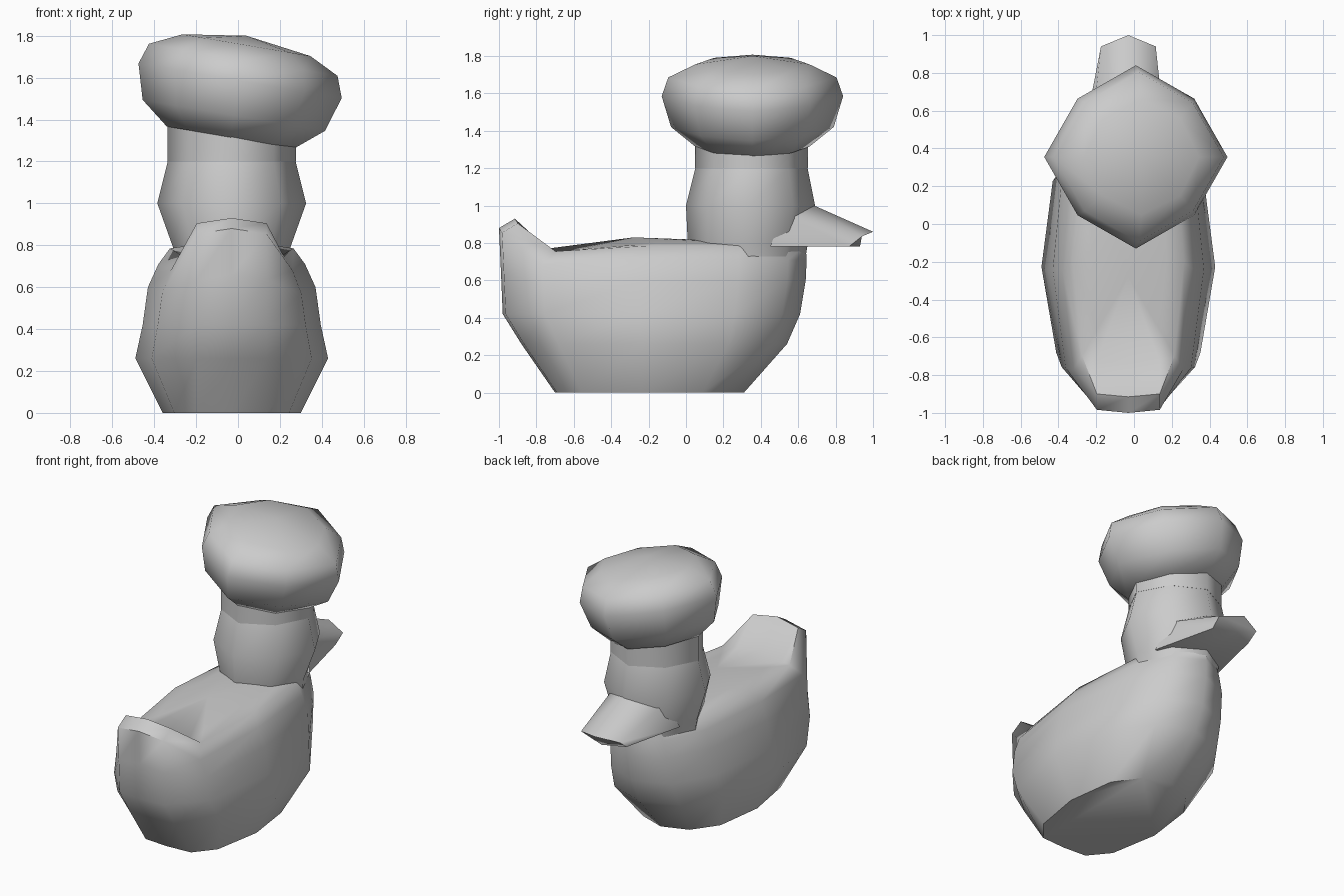
import bpy, bmesh, math
from mathutils import Vector

cube = bpy.data.objects.get("Cube")
if cube:
    bpy.data.objects.remove(cube)

grey = bpy.data.materials.new("plain grey")
grey.use_nodes = True
colour = (0.6, 0.6, 0.6, 1)
grey.diffuse_color = colour
grey.node_tree.nodes["Principled BSDF"].inputs["Base Color"].default_value = colour
MID = -0.03  # the body sits slightly off centre


def loft(name, rings, end=None, angle=60):
    """Skin closed rings; the last ring may close to a point."""
    bm = bmesh.new()
    loops = [[bm.verts.new(p) for p in ring] for ring in rings]
    n = len(loops[0])
    for a, b in zip(loops, loops[1:]):
        for i in range(n):
            j = (i + 1) % n
            bm.faces.new((a[i], a[j], b[j], b[i]))
    bm.faces.new(loops[0])
    if end is None:
        bm.faces.new(loops[-1])
    else:
        tip = bm.verts.new(end)
        for i in range(n):
            bm.faces.new((loops[-1][i], loops[-1][(i + 1) % n], tip))
    bmesh.ops.recalc_face_normals(bm, faces=bm.faces)
    mesh = bpy.data.meshes.new(name)
    bm.to_mesh(mesh)
    bm.free()
    mesh.materials.append(grey)
    obj = bpy.data.objects.new(name, mesh)
    bpy.context.collection.objects.link(obj)
    bpy.ops.object.select_all(action="DESELECT")
    obj.select_set(True)
    bpy.context.view_layer.objects.active = obj
    bpy.ops.object.shade_smooth_by_angle(angle=math.radians(angle))


def octagon(cx, cy, z, rx, ry, diagonal=0.93, slope=0.0):
    ring = []
    for i in range(8):
        t = i * math.pi / 4
        k = diagonal if i % 2 else 1
        x = rx * k * math.cos(t)
        ring.append(Vector((cx + x, cy + ry * k * math.sin(t), z + slope * x)))
    return ring


# Body: stacked boat-shaped rings, from tail (v=0) to breast (v=1)
HALF = [(0, 0), (0.37, 0.01), (0.83, 0.14), (1, 0.46),
        (0.87, 0.78), (0.52, 0.94), (0, 1)]
OUTLINE = HALF + [(-u, v) for u, v in HALF[-2:0:-1]]


def hull(z, width, back, front, tail_z=None):
    ring = []
    for u, v in OUTLINE:
        height = z
        if v < 0.1:  # tail keeps its width and may rise
            x = u * 0.45
            if tail_z:
                height = tail_z - (0.025 if u else 0)
        else:
            x = u * width
            if tail_z and v < 0.2:
                height -= 0.03
        ring.append((MID + x, back + v * (front - back), height))
    return ring


loft("body", [
    hull(0.0, 0.33, -0.70, 0.31),
    hull(0.26, 0.46, -0.88, 0.54),
    hull(0.42, 0.425, -0.98, 0.61),
    hull(0.60, 0.40, -0.99, 0.64, 0.66),
    hull(0.71, 0.35, -1.0, 0.645, 0.88),
    hull(0.785, 0.295, -0.915, 0.64, 0.93),
    hull(0.80, 0.20, -0.74, 0.55, 0.77),
], end=(MID, -0.28, 0.83), angle=55)

# Head and neck
loft("head", [
    octagon(MID, 0.34, 0.60, 0.26, 0.28),
    octagon(MID, 0.33, 0.79, 0.28, 0.32),
    octagon(MID, 0.345, 1.0, 0.355, 0.345),
    octagon(MID, 0.35, 1.2, 0.305, 0.30),
])

# Beak: half cone with a flat underside
beak_base = [(-0.24, 0.45, 0.78), (-0.19, 0.52, 0.96), (0, 0.64, 1.02),
             (0.19, 0.52, 0.96), (0.24, 0.45, 0.78), (0, 0.45, 0.78)]
beak_tip = [(-0.14, 0.87, 0.78), (-0.145, 0.94, 0.835), (0, 1.0, 0.86),
            (0.145, 0.94, 0.835), (0.14, 0.87, 0.78), (0, 0.93, 0.78)]
loft("beak", [[(x + MID, y, z) for x, y, z in ring]
              for ring in (beak_base, beak_tip)], angle=75)

# Hat: upright band and a tilted puffy crown
TILT = -0.17
loft("hat_band", [
    octagon(MID, 0.35, 1.2, 0.306, 0.301),
    octagon(MID, 0.35, 1.36, 0.306, 0.301, slope=TILT),
])
crown = [(-0.035, 1.315, 0.305), (-0.02, 1.42, 0.435), (0.01, 1.585, 0.485),
         (0.025, 1.685, 0.45), (0.04, 1.755, 0.305)]
loft("hat_crown", [octagon(x, 0.355, z, r, r, 0.9 if r > 0.31 else 0.95, TILT)
                   for x, z, r in crown], end=(0.04, 0.355, 1.80))
